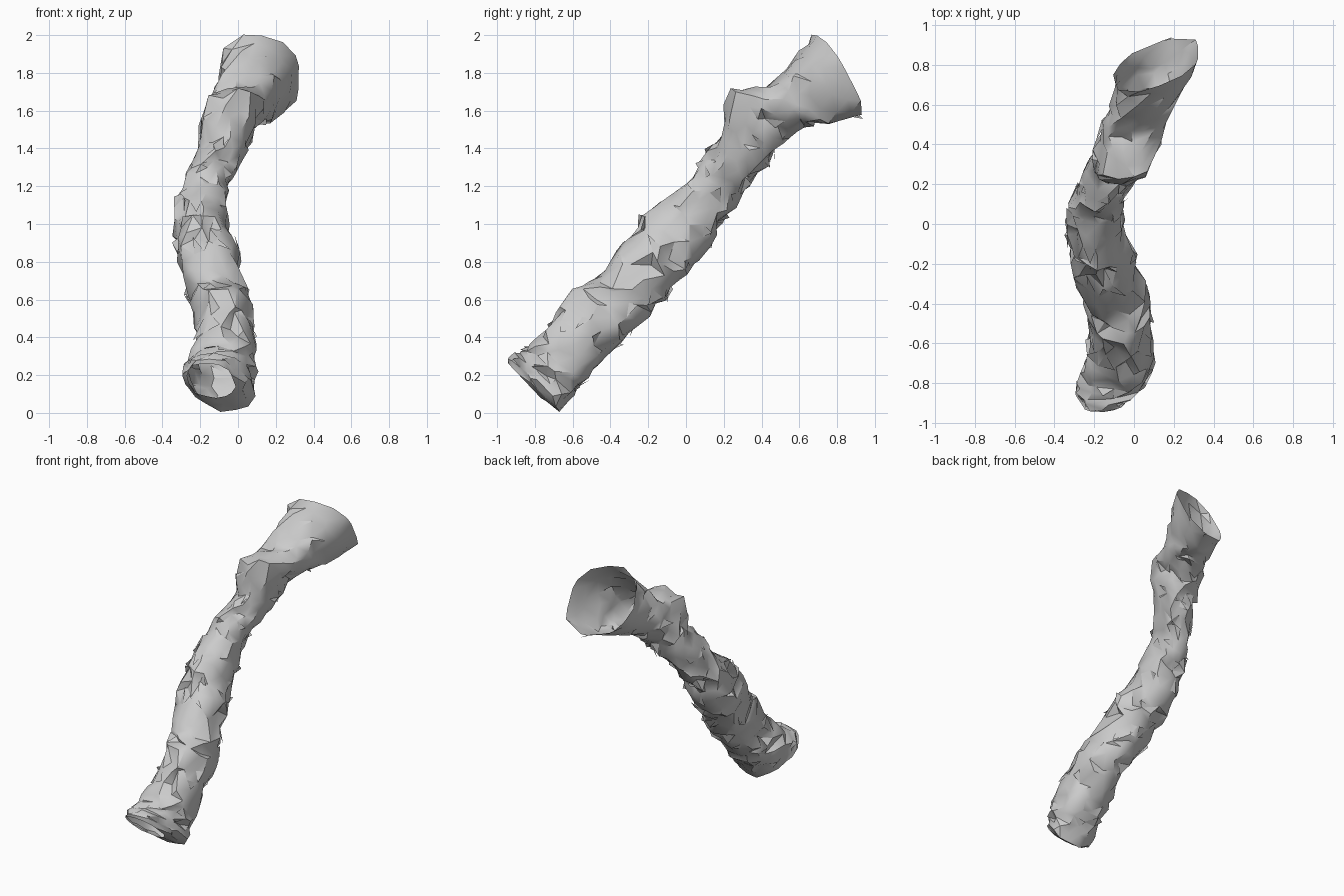
import bpy, bmesh, math, random
from mathutils import Vector

random.seed(5)
if "Cube" in bpy.data.objects:
    bpy.data.objects.remove(bpy.data.objects["Cube"], do_unlink=True)

# One stone-grey material
grey = bpy.data.materials.new("stone grey")
grey.use_nodes = True
grey.diffuse_color = (0.6, 0.6, 0.6, 1)
grey.node_tree.nodes["Principled BSDF"].inputs["Base Color"].default_value = (0.6, 0.6, 0.6, 1)

# Cross-sections: upper point y, z; lower point y, z; x range; side skew; lean in x
SECTIONS = [
    (-0.94, 0.26, -0.77, 0.08, -0.27, -0.02, 0.0, -0.03),
    (-0.91, 0.31, -0.67, 0.01, -0.28, 0.07, 0.0, -0.05),
    (-0.85, 0.34, -0.57, 0.14, -0.26, 0.09, 0.0, -0.02),
    (-0.74, 0.45, -0.44, 0.26, -0.23, 0.10, 0.0, 0.0),
    (-0.60, 0.65, -0.30, 0.42, -0.22, 0.09, 0.0, 0.0),
    (-0.47, 0.71, -0.15, 0.57, -0.27, 0.05, 0.0, 0.0),
    (-0.31, 0.94, -0.02, 0.72, -0.32, 0.00, 0.0, 0.0),
    (-0.18, 1.08, 0.07, 0.81, -0.34, -0.06, 0.0, 0.0),
    (0.00, 1.20, 0.20, 1.00, -0.32, -0.06, 0.0, 0.0),
    (0.08, 1.33, 0.31, 1.16, -0.27, -0.04, 0.0, 0.0),
    (0.19, 1.45, 0.42, 1.31, -0.21, 0.04, 0.0, 0.0),
    (0.22, 1.71, 0.50, 1.42, -0.19, 0.11, 0.0, 0.0),
    (0.44, 1.72, 0.61, 1.52, -0.14, 0.16, 0.1, 0.0),
    (0.55, 1.85, 0.74, 1.53, -0.11, 0.24, 0.5, 0.0),
    (0.69, 2.00, 0.91, 1.58, -0.10, 0.33, 1.0, 0.0),
]
SIDES, STEPS = 14, 3


def section(t):
    """Blend neighbouring cross-sections."""
    i = min(int(t), len(SECTIONS) - 2)
    f = t - i
    return [a + (b - a) * f for a, b in zip(SECTIONS[i], SECTIONS[i + 1])]


def ring_point(t, angle):
    """Centre and wall point on a slightly squared oval."""
    uy, uz, ly, lz, x0, x1, skew, lean = section(t)
    centre = Vector(((x0 + x1) / 2, (uy + ly) / 2, (uz + lz) / 2))
    up = Vector((lean, (uy - ly) / 2, (uz - lz) / 2))
    side = Vector(((x1 - x0) / 2, 0.07 * skew, -0.02 * skew))
    c, s = math.cos(angle), math.sin(angle)
    k = (abs(c) ** 2.3 + abs(s) ** 2.3) ** (-1 / 2.3)
    return centre, centre + (up * c + side * s) * k


def make_object(name, bm):
    mesh = bpy.data.meshes.new(name)
    bm.to_mesh(mesh)
    bm.free()
    mesh.materials.append(grey)
    obj = bpy.data.objects.new(name, mesh)
    bpy.context.collection.objects.link(obj)
    bpy.ops.object.select_all(action='DESELECT')
    obj.select_set(True)
    bpy.context.view_layer.objects.active = obj
    bpy.ops.object.shade_smooth_by_angle(angle=math.radians(35))


# Hollow, open-ended tube with a rough, jittered wall
bm = bmesh.new()
rows = (len(SECTIONS) - 1) * STEPS + 1
rings = []
for r in range(rows):
    ring = []
    for s in range(SIDES):
        t = r / STEPS
        if 0 < r < rows - 1:
            t += random.uniform(-0.15, 0.15)
        a = (s + 0.5 * (r % 2) + random.uniform(-0.3, 0.3)) * 2 * math.pi / SIDES
        centre, p = ring_point(t, a)
        amount = 0.008 if r in (0, rows - 1) else 0.018
        rough = random.uniform(-amount, amount)
        if STEPS < r < rows - 2 * STEPS and random.random() < 0.07:
            rough -= 0.03          # occasional crevice
        ring.append(bm.verts.new(p + (p - centre).normalized() * rough))
    rings.append(ring)
for r in range(rows - 1):
    a, b = rings[r], rings[r + 1]
    for s in range(SIDES):
        n = (s + 1) % SIDES
        if r % 2:
            tris = ((a[s], a[n], b[n]), (a[s], b[n], b[s]))
        else:
            tris = ((a[s], a[n], b[s]), (a[n], b[n], b[s]))
        for tri in tris:
            bm.faces.new(tri)
bmesh.ops.recalc_face_normals(bm, faces=bm.faces)

# Small raised flakes, hinged on wall triangles
flakes = bmesh.new()
for face in random.sample(list(bm.faces), 90):
    if not 0.12 < face.calc_center_median().z < 1.6:
        continue
    base = [v.co + face.normal * 0.002 for v in face.verts]
    k = random.randrange(3)
    base[k] = base[k] + face.normal * random.uniform(0.008, 0.022)
    flakes.faces.new([flakes.verts.new(p) for p in base])

make_object("rough_hollow_tube", bm)
make_object("surface_flakes", flakes)
